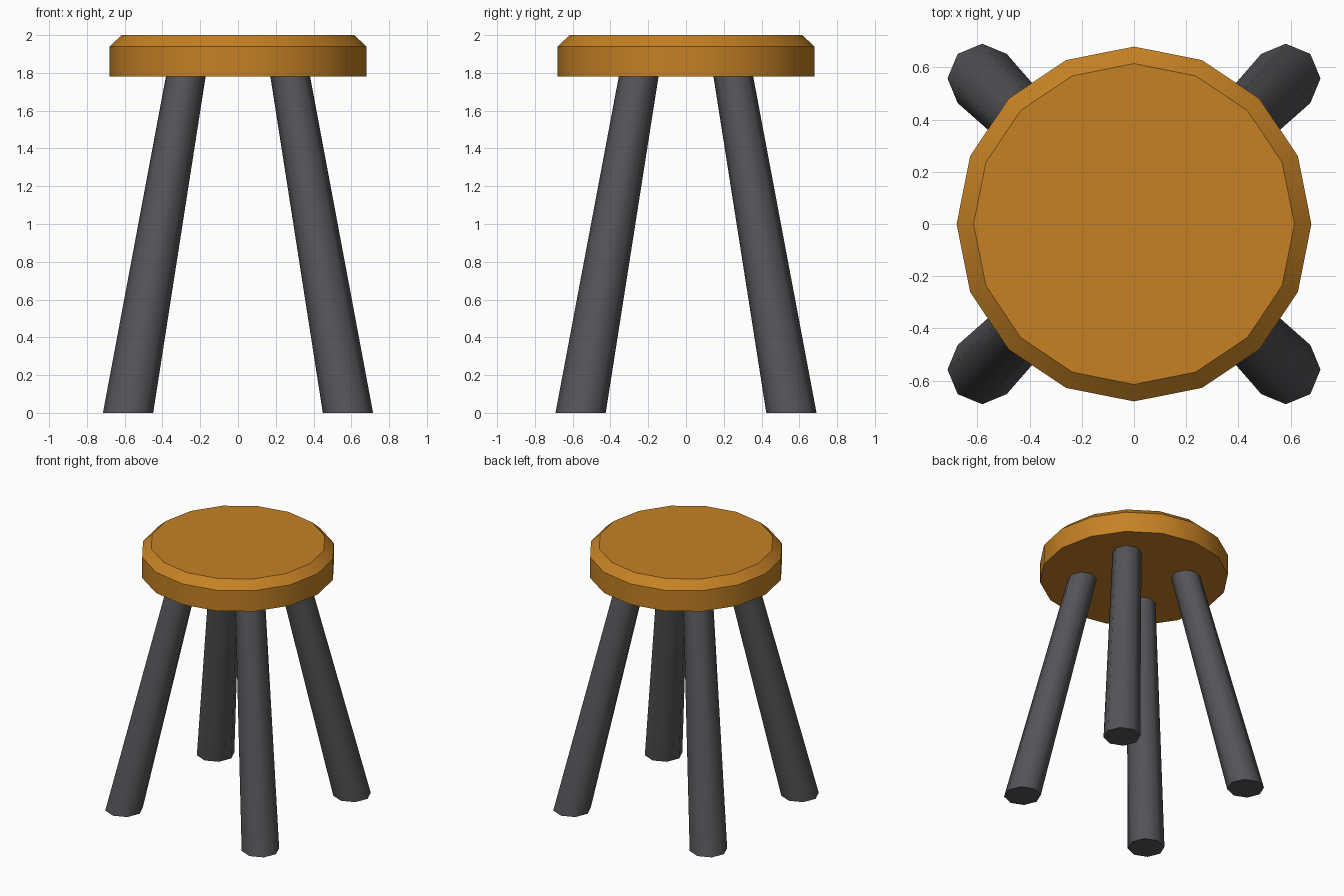
import bpy, bmesh, math

if "Cube" in bpy.data.objects:
    bpy.data.objects.remove(bpy.data.objects["Cube"])


def material(name, colour):
    m = bpy.data.materials.new(name)
    m.diffuse_color = (*colour, 1)
    m.use_nodes = True
    m.node_tree.nodes["Principled BSDF"].inputs["Base Color"].default_value = m.diffuse_color
    return m


wood = material("warm wood", (0.56, 0.22, 0.018))
metal = material("dark grey", (0.09, 0.088, 0.098))


def lofted(name, rings, sides, mat, smooth_angle):
    """Closed solid through rings given as (x, y, z, radius)."""
    bm = bmesh.new()
    loops = []
    for x, y, z, r in rings:
        loops.append([bm.verts.new((x + r * math.cos(math.tau * i / sides),
                                    y + r * math.sin(math.tau * i / sides), z))
                      for i in range(sides)])
    for low, high in zip(loops, loops[1:]):
        for i in range(sides):
            j = (i + 1) % sides
            bm.faces.new((low[i], low[j], high[j], high[i]))
    bm.faces.new(loops[0][::-1])
    bm.faces.new(loops[-1])
    mesh = bpy.data.meshes.new(name)
    bm.to_mesh(mesh)
    bm.free()
    mesh.materials.append(mat)
    ob = bpy.data.objects.new(name, mesh)
    bpy.context.collection.objects.link(ob)
    bpy.ops.object.select_all(action='DESELECT')
    ob.select_set(True)
    bpy.context.view_layer.objects.active = ob
    bpy.ops.object.shade_smooth_by_angle(angle=math.radians(smooth_angle))
    return ob


# Round seat with a chamfered upper edge
lofted("seat", [(0, 0, 1.78, 0.68), (0, 0, 1.94, 0.68), (0, 0, 2.0, 0.615)],
       16, wood, 30)

# Four splayed, tapered legs
for sx, side in ((-1, "left"), (1, "right")):
    for sy, end in ((-1, "front"), (1, "back")):
        lofted(f"{end}_{side}_leg",
               [(sx * 0.582, sy * 0.558, 0, 0.133),
                (sx * 0.275, sy * 0.249, 1.79, 0.105)],
               8, metal, 50)
